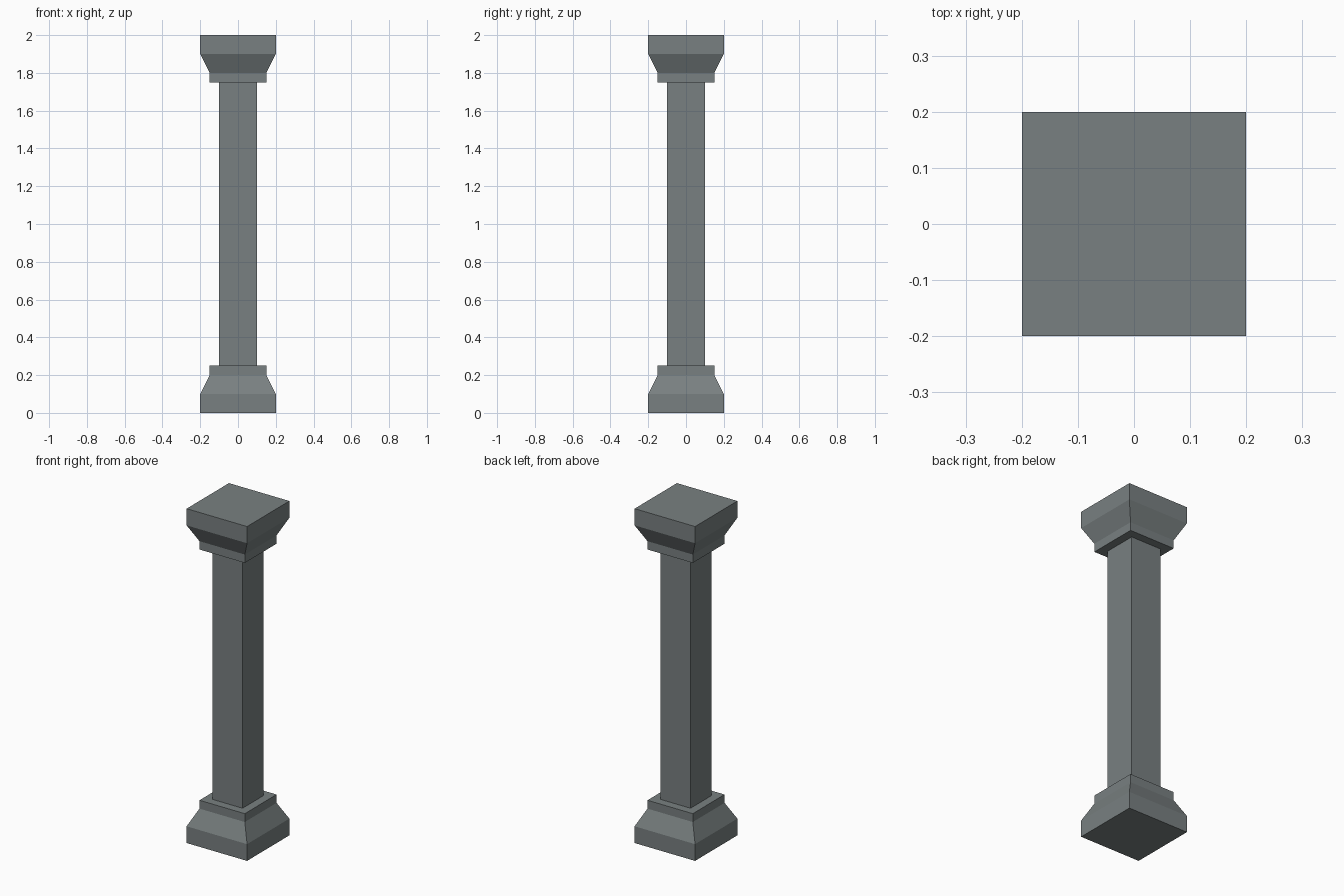
import bpy
import bmesh

if "Cube" in bpy.data.objects:
    bpy.data.objects.remove(bpy.data.objects["Cube"])

stone = bpy.data.materials.new("grey_stone")
stone.diffuse_color = (0.190, 0.216, 0.219, 1.0)
stone.use_nodes = True
stone.node_tree.nodes["Principled BSDF"].inputs["Base Color"].default_value = stone.diffuse_color


def square_loft(name, profile, cap_bottom=False, cap_top=False):
    """Stack square rings given as (half_width, z), ordered upwards."""
    bm = bmesh.new()
    rings = [[bm.verts.new((sx * r, sy * r, z))
              for sx, sy in ((-1, -1), (1, -1), (1, 1), (-1, 1))]
             for r, z in profile]
    for a, b in zip(rings, rings[1:]):
        for i in range(4):
            j = (i + 1) % 4
            bm.faces.new((a[i], a[j], b[j], b[i]))
    if cap_bottom:
        bm.faces.new(rings[0][::-1])
    if cap_top:
        bm.faces.new(rings[-1])
    mesh = bpy.data.meshes.new(name)
    bm.to_mesh(mesh)
    bm.free()
    mesh.materials.append(stone)
    obj = bpy.data.objects.new(name, mesh)
    bpy.context.collection.objects.link(obj)
    return obj


HEIGHT = 2.0
# plinth block, sloped shoulder, collar, step in to the shaft
foot = [(0.20, 0.0), (0.20, 0.10), (0.15, 0.20), (0.15, 0.25), (0.10, 0.25)]

# Base
square_loft("column_base", foot, cap_bottom=True)
# Shaft
square_loft("column_shaft", [(0.10, 0.25), (0.10, HEIGHT - 0.25)])
# Capital: the base profile turned upside down
square_loft("column_capital", [(r, HEIGHT - z) for r, z in reversed(foot)], cap_top=True)
